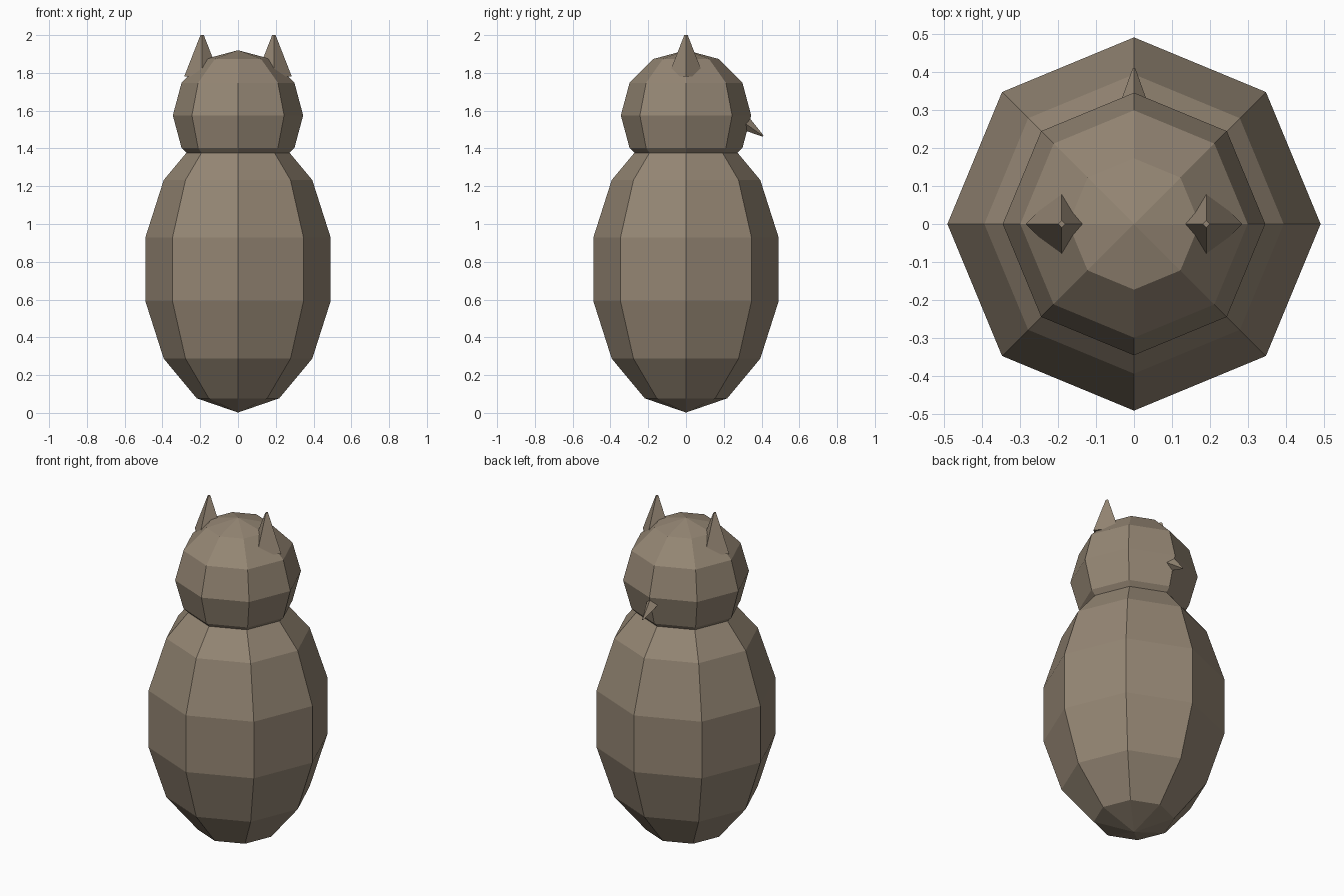
import bpy
from math import radians, sin, cos
from mathutils import Vector

if "Cube" in bpy.data.objects:
    bpy.data.objects.remove(bpy.data.objects["Cube"])

mat = bpy.data.materials.new("warm_brown")
mat.diffuse_color = (0.30, 0.24, 0.175, 1)
mat.use_nodes = True
mat.node_tree.nodes["Principled BSDF"].inputs["Base Color"].default_value = mat.diffuse_color


def finish(name):
    ob = bpy.context.object
    ob.name = name
    ob.data.materials.append(mat)
    return ob


def ball(name, z, radius, height, rings):
    bpy.ops.mesh.primitive_uv_sphere_add(segments=8, ring_count=rings, radius=1, location=(0, 0, z))
    ob = finish(name)
    ob.scale = (radius, radius, height)
    return ob


def spike(name, centre, r1, r2, depth, rot=(0, 0, 0)):
    bpy.ops.mesh.primitive_cone_add(vertices=4, radius1=r1, radius2=r2, depth=depth,
                                    location=centre, rotation=rot)
    return finish(name)


# Faceted body and head
ball("body", 0.76, 0.503, 0.758, 7)
ball("head", 1.575, 0.345, 0.345, 6)

# Pair of pointed ear tufts
for side, label in ((-1, "left"), (1, "right")):
    spike(label + "_ear", (0.19 * side, 0, 1.89), 0.095, 0.009, 0.22)

# Beak pointing outward and down
tilt, length = radians(35), 0.14
tip = Vector((0, 0.408, 1.466))
axis = Vector((0, cos(tilt), -sin(tilt)))
spike("beak", tip - axis * length / 2, 0.045, 0.004, length, (-radians(90) - tilt, 0, 0))
